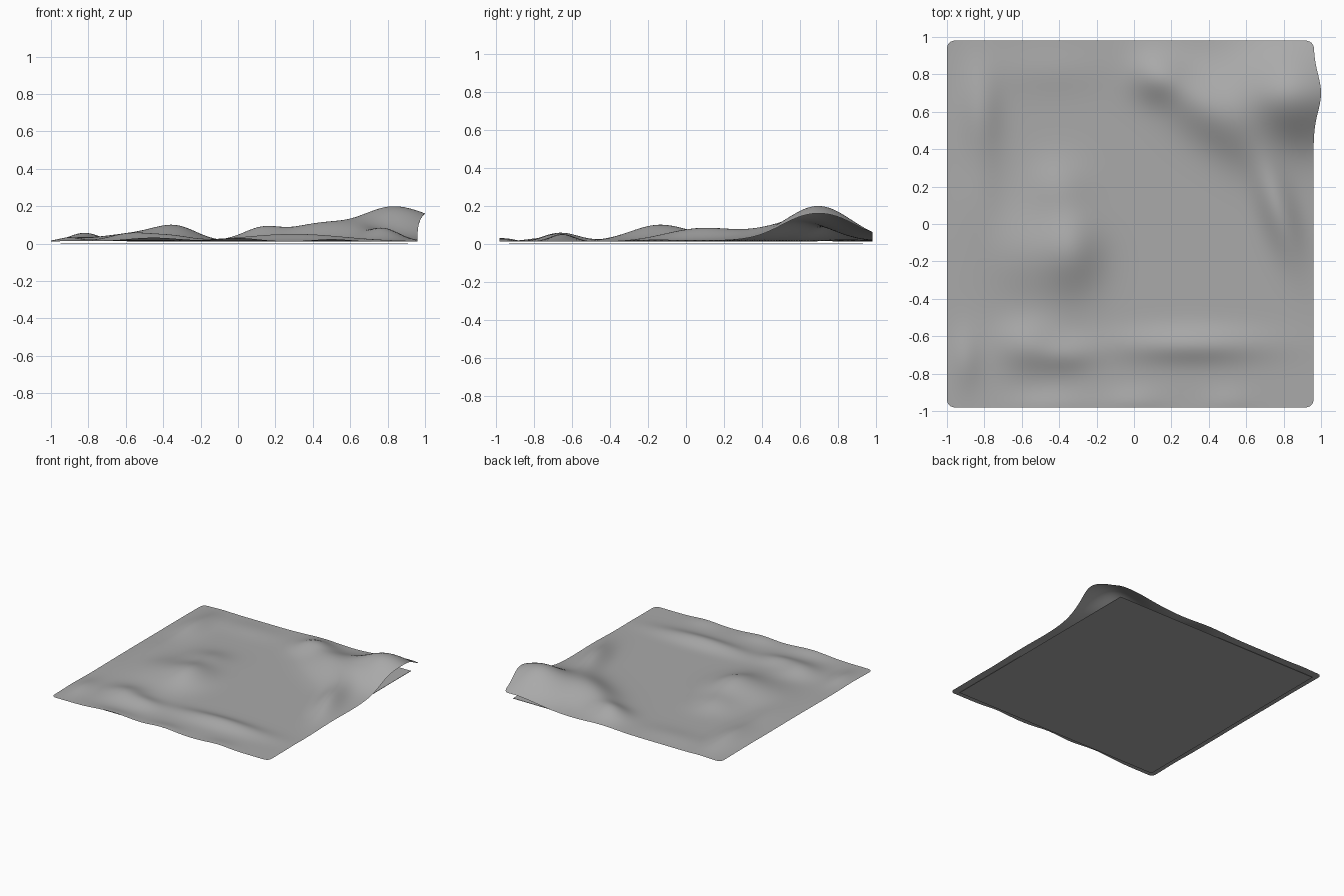
import bpy, bmesh, math

if "Cube" in bpy.data.objects:
    bpy.data.objects.remove(bpy.data.objects["Cube"])

grey = bpy.data.materials.new("stone_grey")
grey.diffuse_color = (0.4, 0.4, 0.4, 1)
grey.use_nodes = True
grey.node_tree.nodes["Principled BSDF"].inputs["Base Color"].default_value = grey.diffuse_color

X0, X1, Y0, Y1 = -1.0, 0.96, -0.98, 0.98   # sheet outline
N = 110                                    # grid cells per side
R = 0.04                                   # corner radius

# Hills: centre x, centre y, half length, half width, height, turn in degrees
HILLS = [
    # corner peak and its shoulders
    (0.88, 0.70, 0.28, 0.25, 0.172, 0),
    (0.60, 0.68, 0.30, 0.20, 0.045, 0),
    # long curved ridge
    (0.40, 0.60, 0.42, 0.15, 0.062, -40),
    (0.12, 0.78, 0.14, 0.12, 0.045, 0),
    (0.77, 0.08, 0.28, 0.10, 0.070, -72),
    # hill left of the basin
    (-0.33, -0.13, 0.16, 0.22, 0.068, 0),
    (-0.55, -0.15, 0.25, 0.23, 0.042, 0),
    (-0.40, 0.20, 0.16, 0.15, 0.032, 0),
    # front mounds
    (-0.57, -0.65, 0.16, 0.13, 0.043, 0),
    (-0.36, -0.70, 0.15, 0.09, 0.028, 0),
    (0.30, -0.65, 0.38, 0.09, 0.040, 0),
    # left rim
    (-0.82, 0.60, 0.11, 0.25, 0.045, 0),
    (-0.83, 0.15, 0.12, 0.25, 0.020, 0),
    (-0.90, -0.72, 0.08, 0.15, 0.022, 0),
    (-0.45, 0.82, 0.30, 0.12, 0.012, 0),
    # lifted front edge
    (-0.45, -0.98, 0.20, 0.08, 0.020, 0),
    (0.00, -0.96, 0.15, 0.08, 0.018, 0),
    (0.50, -0.96, 0.13, 0.08, 0.012, 0),
]


def height(x, y):
    z = 0.012
    for cx, cy, a, b, h, turn in HILLS:
        c, s = math.cos(math.radians(turn)), math.sin(math.radians(turn))
        u = ((x - cx) * c + (y - cy) * s) / a
        v = ((y - cy) * c - (x - cx) * s) / b
        z += h * math.exp(-u * u - v * v)
    return z


def round_corner(x, y):
    """Pull grid points inside a corner square onto a quarter disc."""
    mx, my = (X0 + X1) / 2, (Y0 + Y1) / 2
    hx, hy = (X1 - X0) / 2 - R, (Y1 - Y0) / 2 - R
    dx, dy = abs(x - mx) - hx, abs(y - my) - hy
    if dx > 0 and dy > 0:
        k = max(dx, dy) / math.hypot(dx, dy)
        x = mx + math.copysign(hx + dx * k, x - mx)
        y = my + math.copysign(hy + dy * k, y - my)
    return x, y


def finish(bm, name):
    mesh = bpy.data.meshes.new(name)
    bm.to_mesh(mesh)
    bm.free()
    mesh.materials.append(grey)
    obj = bpy.data.objects.new(name, mesh)
    bpy.context.collection.objects.link(obj)
    return obj


# Rolling ground sheet, bulging outward below the corner peak
bm = bmesh.new()
bmesh.ops.create_grid(bm, x_segments=N, y_segments=N, size=0.5)
for v in bm.verts:
    x, y = round_corner(X0 + (v.co.x + 0.5) * (X1 - X0),
                        Y0 + (v.co.y + 0.5) * (Y1 - Y0))
    z = height(x, y)
    bulge = math.exp(-((x - X1) / 0.10) ** 2 - ((y - 0.7) / 0.14) ** 2)
    v.co = (x + 0.04 * bulge, y, z - 0.02 * bulge)
for f in bm.faces:
    f.smooth = True
finish(bm, "terrain_sheet")

# Flat floor plate, set in from the sheet's edge
bm = bmesh.new()
INSET = 0.05
bmesh.ops.create_cube(bm, size=1)
for v in bm.verts:
    v.co = ((X0 + X1) / 2 + v.co.x * (X1 - X0 - 2 * INSET),
            (Y0 + Y1) / 2 + v.co.y * (Y1 - Y0 - 2 * INSET),
            (v.co.z + 0.5) * 0.003)
finish(bm, "floor_plate")
